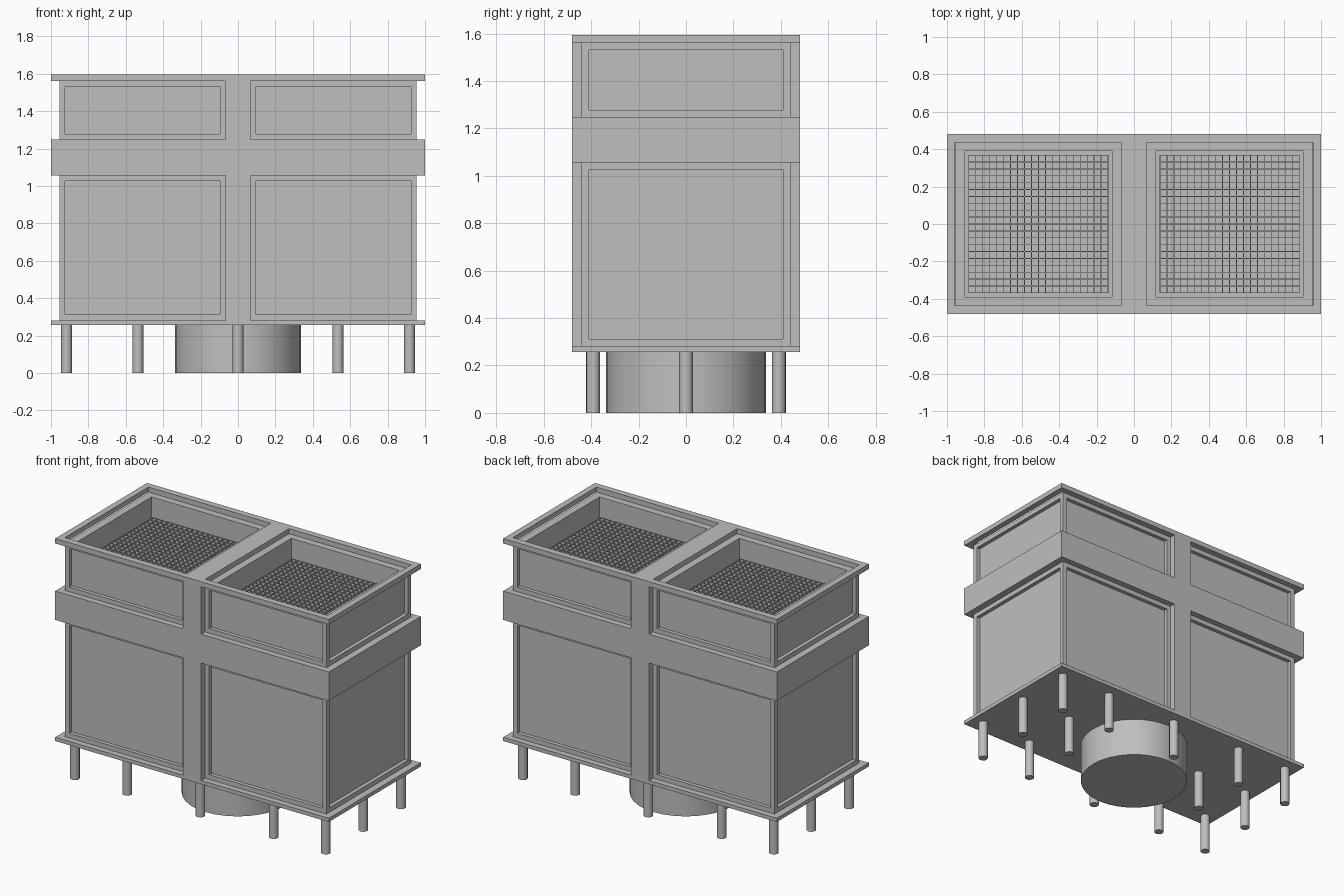
import bpy, bmesh, math
from mathutils import Matrix, Vector

cube = bpy.data.objects.get("Cube")
if cube:
    bpy.data.objects.remove(cube, do_unlink=True)

grey = bpy.data.materials.new("plain_grey")
grey.use_nodes = True
grey.diffuse_color = (0.52, 0.52, 0.52, 1)
grey.node_tree.nodes["Principled BSDF"].inputs["Base Color"].default_value = (0.52, 0.52, 0.52, 1)

# Overall sizes
HX, HY = 1.0, 0.48
BASE, BASE_TOP, BAND, BAND_TOP, LID, TOP = 0.257, 0.282, 1.057, 1.248, 1.562, 1.595
POST = 0.067
PIT_FLOOR, GRILLE_TOP = 1.38, 1.44


def finish(name, bm):
    bmesh.ops.recalc_face_normals(bm, faces=bm.faces)
    mesh = bpy.data.meshes.new(name)
    bm.to_mesh(mesh)
    bm.free()
    mesh.materials.append(grey)
    obj = bpy.data.objects.new(name, mesh)
    bpy.context.collection.objects.link(obj)
    return obj


def add_box(bm, low, high):
    low, high = Vector(low), Vector(high)
    size = Matrix.Diagonal((*(high - low), 1))
    bmesh.ops.create_cube(bm, size=1, matrix=Matrix.Translation((low + high) / 2) @ size)


def box(name, low, high):
    bm = bmesh.new()
    add_box(bm, low, high)
    return finish(name, bm)


def sink(bm, faces, margin, depth):
    """Inset each face flat, then push it straight in so the rim stays square."""
    bmesh.ops.inset_individual(bm, faces=faces, thickness=margin, depth=0)
    for face in faces:
        push = face.normal * -depth
        new = bmesh.ops.extrude_discrete_faces(bm, faces=[face])["faces"][0]
        bmesh.ops.translate(bm, verts=new.verts[:], vec=push)


def panelled_block(name, side, z0, z1, pit=False):
    """Block with sunken panels on its outer walls, and a pit in its top if asked."""
    xs = sorted((side * POST, side * 0.955))
    bm = bmesh.new()
    add_box(bm, (xs[0], -0.44, z0), (xs[1], 0.44, z1))
    bm.normal_update()
    walls = [f for f in bm.faces if abs(f.normal.y) > 0.9 or f.normal.x * side > 0.9]
    roof = [f for f in bm.faces if f.normal.z > 0.9]
    sink(bm, walls, 0.043, 0.025)
    if pit:
        sink(bm, roof, 0.07, z1 - PIT_FLOOR)
    finish(name, bm)


def cylinder(name, x, y, radius, sides):
    bm = bmesh.new()
    bmesh.ops.create_cone(bm, cap_ends=True, segments=sides, radius1=radius, radius2=radius,
                          depth=BASE, matrix=Matrix.Translation((x, y, BASE / 2)))
    obj = finish(name, bm)
    bpy.ops.object.select_all(action="DESELECT")
    obj.select_set(True)
    bpy.context.view_layer.objects.active = obj
    bpy.ops.object.shade_smooth_by_angle(angle=math.radians(35))


# Base plate, middle band and centre posts
box("base_plate", (-HX, -HY, BASE), (HX, HY, BASE_TOP))
box("middle_band", (-HX, -HY, BAND), (HX, HY, BAND_TOP))
box("lower_centre_post", (-POST, -HY, BASE_TOP), (POST, HY, BAND))
box("upper_centre_post", (-POST, -HY, BAND_TOP), (POST, HY, LID))

# Top frame with two rectangular openings
bm = bmesh.new()
xs, ys = (-HX, -0.96, -POST, POST, 0.96, HX), (-HY, -0.437, 0.437, HY)
grid = [[bm.verts.new((x, y, LID)) for y in ys] for x in xs]
for i in range(5):
    for j in range(3):
        if not (j == 1 and i in (1, 3)):
            bm.faces.new((grid[i][j], grid[i + 1][j], grid[i + 1][j + 1], grid[i][j + 1]))
made = bmesh.ops.extrude_face_region(bm, geom=bm.faces[:], use_keep_orig=True)
raised = [g for g in made["geom"] if isinstance(g, bmesh.types.BMVert)]
bmesh.ops.translate(bm, verts=raised, vec=(0, 0, TOP - LID))
finish("top_frame", bm)

# Panelled halves, each with a thin mesh grille down in its top pit
CELLS, BAR = 20, 0.002
for word, side in (("left", 1), ("right", -1)):
    panelled_block(word + "_lower_block", side, BASE_TOP, BAND)
    panelled_block(word + "_upper_block", side, BAND_TOP, LID, pit=True)
    bm = bmesh.new()
    cx, wx, wy = side * 0.511, 0.374, 0.37
    for k in range(CELLS + 1):
        t = 2 * k / CELLS - 1
        x, y = cx + t * (wx - BAR), t * (wy - BAR)
        add_box(bm, (x - BAR, -wy, PIT_FLOOR), (x + BAR, wy, GRILLE_TOP))
        add_box(bm, (cx - wx, y - BAR, PIT_FLOOR), (cx + wx, y + BAR, GRILLE_TOP))
    finish(word + "_grille", bm)

# Round drum and the legs around it
cylinder("bottom_drum", 0, 0, 0.337, 32)
for i, x in enumerate((-0.917, -0.535, 0, 0.535, 0.917)):
    for j, y in enumerate((-0.392, 0, 0.392)):
        if x or y:
            cylinder(f"leg_{i}_{j}", x, y, 0.029, 16)
